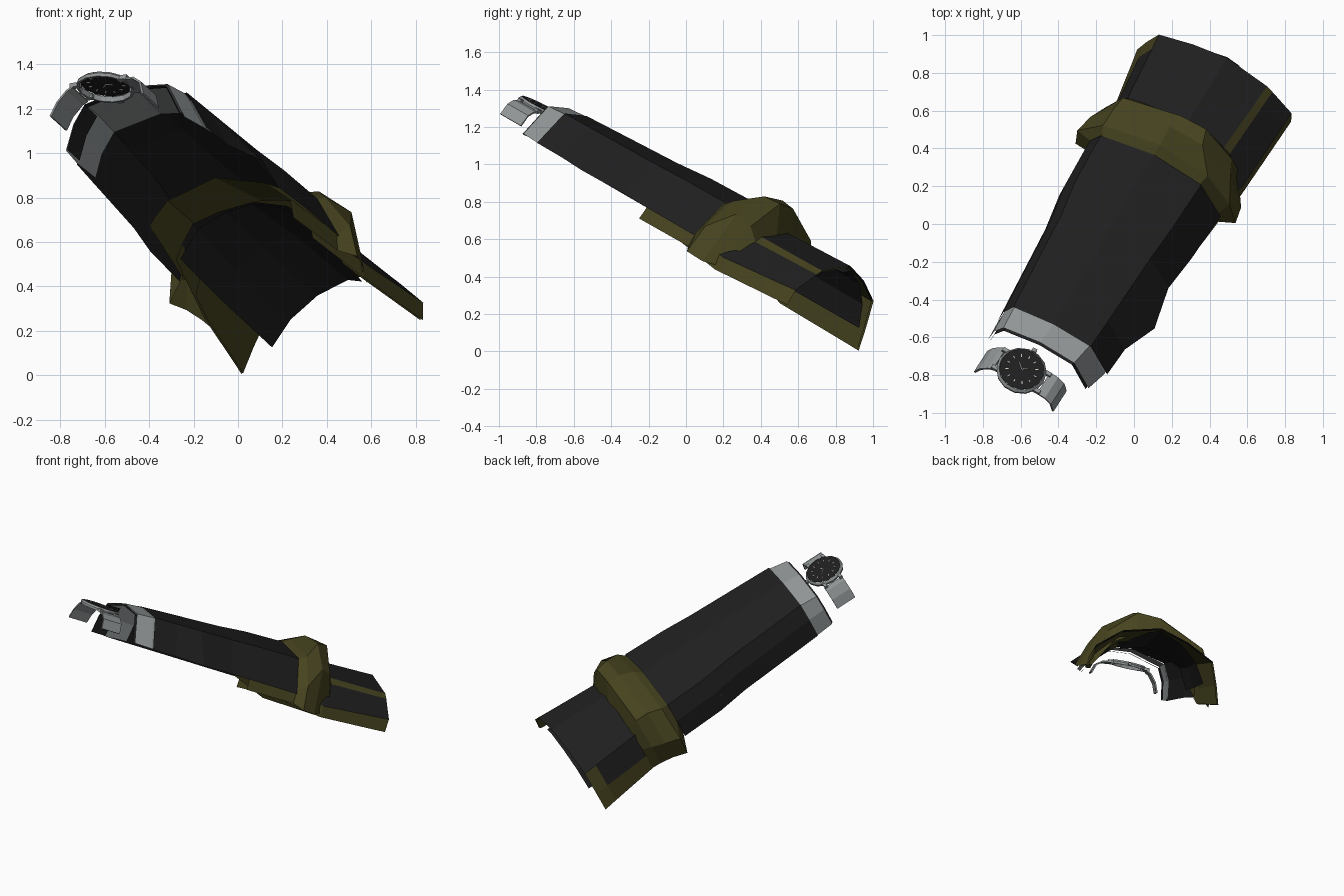
import bpy, bmesh, math
from mathutils import Matrix, Vector

if "Cube" in bpy.data.objects:
    bpy.data.objects.remove(bpy.data.objects["Cube"])

# Arm frame: local x = across the arm, y = along the arm to the elbow, z = away from the arm
along = Vector((0.485, 0.757, -0.438)).normalized()
across = Vector((along.y, -along.x, 0)).normalized()
out = across.cross(along)
FRAME = Matrix((across, along, out)).transposed().to_4x4()


def material(name, rgb):
    m = bpy.data.materials.new(name)
    m.diffuse_color = (*rgb, 1)
    m.use_nodes = True
    m.node_tree.nodes["Principled BSDF"].inputs["Base Color"].default_value = m.diffuse_color
    return m


BLACK = material("black cloth", (0.0135, 0.0135, 0.0135))
OLIVE = material("olive cloth", (0.061, 0.056, 0.0135))
GREY = material("grey metal", (0.28, 0.30, 0.305))
WHITE = material("white marks", (0.75, 0.75, 0.75))


def finish(name, bm, mats, place=FRAME):
    me = bpy.data.meshes.new(name)
    bm.to_mesh(me)
    bm.free()
    for m in mats:
        me.materials.append(m)
    ob = bpy.data.objects.new(name, me)
    bpy.context.collection.objects.link(ob)
    ob.matrix_world = place
    return ob


def loft(name, rings, mats, rule=lambda i, j: 0):
    """Open shell through rings of (along, [(across, out), ...])."""
    bm = bmesh.new()
    rows = [[bm.verts.new((a, u, b)) for a, b in pts] for u, pts in rings]
    for i in range(len(rows) - 1):
        for j in range(len(rows[0]) - 1):
            f = bm.faces.new((rows[i][j], rows[i][j + 1],
                              rows[i + 1][j + 1], rows[i + 1][j]))
            f.material_index = rule(i, j)
    return finish(name, bm, mats)


def blend(p, q, t):
    return [(a + (c - a) * t, b + (d - b) * t) for (a, b), (c, d) in zip(p, q)]


def shrink(pts, d):
    """Move a section inwards, towards the arm's axis."""
    res = []
    for a, b in pts:
        v = Vector((a, b - .5))
        v -= v.normalized() * d
        res.append((v.x, v.y + .5))
    return res


# Long black forearm sleeve, open underneath
wrist = [(-.33, .49), (-.33, .63), (-.30, .75), (-.07, .835), (.157, .85), (.31, .675)]
elbow = [(-.43, .46), (-.435, .60), (-.40, .725), (-.11, .876), (.187, .877), (.363, .683)]
sleeve = [(-1.16, wrist), (-.98, blend(wrist, elbow, .15)),
          (-.79, blend(wrist, elbow, .3)), (-.54, blend(wrist, elbow, .5)),
          (-.32, blend(wrist, elbow, .85)), (-.02, elbow)]
sleeve[2][1][-1] = (.39, .69)
loft("forearm_sleeve", sleeve, [BLACK])

# Grey wrist cuff tucked into the sleeve
cuff = [(-.32, .50), (-.317, .63), (-.285, .73), (-.08, .82), (.13, .832), (.266, .668)]
cuff_in = [(-.325, .50), (-.325, .62), (-.29, .73), (-.07, .82), (.15, .83), (.29, .70)]
loft("wrist_cuff", [(-1.285, cuff), (-1.165, blend(cuff, wrist, .7)), (-1.0, cuff_in)], [GREY])

# Black lining inside the cuff, deeper on the thumb side
lining = shrink(cuff, .012)
loft("cuff_lining", [(-1.295, lining), (-1.27, lining)], [BLACK])
loft("cuff_lining_side", [(-1.27, lining[:3]), (-1.18, lining[:3])], [BLACK])

# Olive rolled band: inner sleeve, then the outer roll
band = [
    (-.38, [(-.41, .56), (-.40, .60), (-.35, .69), (-.13, .805), (.14, .78), (.30, .70), (.345, .605)]),
    (-.02, [(-.42, .48), (-.425, .60), (-.39, .72), (-.11, .866), (.18, .867), (.345, .70), (.37, .615)]),
    (.03, [(-.49, .375), (-.52, .52), (-.42, .74), (-.11, .91), (.19, .91), (.37, .76), (.45, .61)]),
    (.13, [(-.46, .39), (-.50, .54), (-.42, .77), (-.12, .96), (.08, .985), (.285, .88), (.43, .60)]),
    (.22, [(-.43, .385), (-.46, .55), (-.41, .763), (-.10, .955), (.05, .985), (.25, .85), (.365, .61)]),
    (.28, [(-.41, .375), (-.42, .55), (-.37, .68), (-.10, .82), (.06, .83), (.22, .77), (.36, .60)]),
]
loft("rolled_band", band, [OLIVE])

# Black upper sleeve with olive rims and one olive stripe
front = [(-.38, .50), (-.37, .58), (-.34, .68), (-.22, .74), (-.05, .79),
         (.14, .77), (.19, .74), (.29, .67), (.32, .61)]
mid = [(-.40, .38), (-.41, .49), (-.38, .66), (-.22, .77), (-.05, .835),
       (.18, .81), (.225, .78), (.375, .66), (.395, .585)]
rear = [(-.484, .348), (-.465, .48), (-.43, .643), (-.25, .765), (-.059, .851),
        (.20, .822), (.24, .80), (.386, .707), (.408, .62)]


def sleeve_colour(i, j):
    return 1 if j in (0, 5, 7) or (j == 1 and i == 2) else 0


loft("upper_sleeve", [(-.16, front), (.2, mid), (.61, blend(mid, rear, .8)), (.705, rear)],
     [BLACK, OLIVE], sleeve_colour)

# Inner linings of the upper sleeve: olive all round, black inside on the left
loft("olive_inner_lining",
     [(.06, shrink(blend(front, mid, .6), .01)), (.2, shrink(mid, .01)), (.70, shrink(rear, .01))], [OLIVE])
loft("black_inner_lining",
     [(-.17, [(-.35, .50), (-.30, .65), (-.18, .73), (-.05, .775), (.13, .755)]),
      (.2, [(-.36, .49), (-.32, .63), (-.20, .745), (-.05, .808), (.10, .795)]),
      (.72, [(-.37, .49), (-.31, .63), (-.20, .75), (-.06, .828), (.02, .82)])], [BLACK])

# Watch strap, one piece either side of the case
CA, CU, DIAL = -.085, -1.445, .752


def strap(name, pts):
    ob = loft(name, [(CU - .07, pts), (CU + .075, pts)], [GREY])
    mod = ob.modifiers.new("thickness", 'SOLIDIFY')
    mod.thickness = .01


strap("strap_outer", [(-.292, .56), (-.275, .63), (-.24, .69), (-.215, .71)])
strap("strap_inner", [(.05, .755), (.10, .757), (.145, .735), (.177, .675)])

# The watch head leans a little to the outer side
HEAD = (FRAME @ Matrix.Translation((CA, CU, DIAL)) @ Matrix.Rotation(math.radians(-9), 4, 'Y'))

# Watch bezel: open ring with a sloping top
bm = bmesh.new()
N = 14
profile = [(.122, -.025), (.132, -.025), (.134, -.01), (.122, .003), (.117, -.002)]
rows = [[bm.verts.new((r * math.cos(k * math.tau / N), r * math.sin(k * math.tau / N), h))
         for k in range(N)] for r, h in profile]
for i in range(len(rows)):
    p, q = rows[i], rows[(i + 1) % len(rows)]
    for k in range(N):
        bm.faces.new((p[k], p[(k + 1) % N], q[(k + 1) % N], q[k]))
bmesh.ops.recalc_face_normals(bm, faces=bm.faces)
finish("watch_bezel", bm, [GREY], HEAD)

# Black dial
bm = bmesh.new()
bmesh.ops.create_circle(bm, cap_ends=True, segments=N, radius=.12,
                        matrix=Matrix.Translation((0, 0, .003)))
finish("watch_dial", bm, [BLACK], HEAD)


def box(bm, centre, size, turn=0):
    m = (Matrix.Rotation(turn, 4, 'Z') @ Matrix.Translation(centre)
         @ Matrix.Diagonal((*size, 1)))
    bmesh.ops.create_cube(bm, size=1, matrix=m)


# Hour marks and hands as thin plates
bm = bmesh.new()
for k in range(12):
    box(bm, (.08, 0, .003), (.016, .005, .006), k * math.tau / 12)
for length, turn in ((.03, .6), (.04, 2.4)):
    box(bm, (length / 2, 0, .003), (length, .003, .006), turn)
finish("dial_marks", bm, [WHITE], HEAD)

# Lugs joining case and strap, and the winding crown
bm = bmesh.new()
for side in (-1, 1):
    for end in (-1, 1):
        box(bm, (side * .122, end * .06, -.016), (.05, .022, .02))
box(bm, (0, .14, -.012), (.025, .02, .018))
finish("watch_lugs", bm, [GREY], HEAD)
